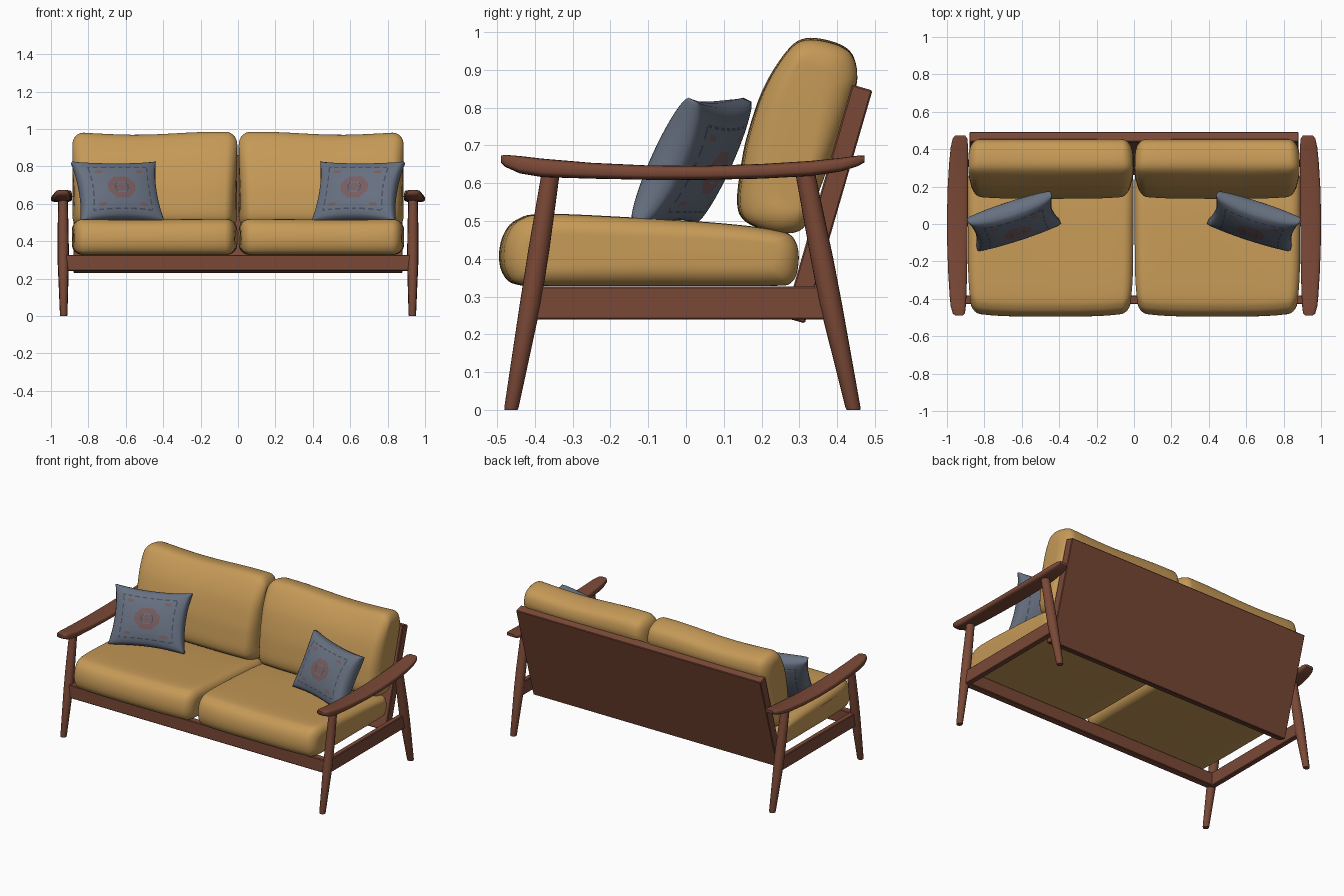
import bpy, bmesh, math
from mathutils import Matrix, Vector

if "Cube" in bpy.data.objects:
    bpy.data.objects.remove(bpy.data.objects["Cube"])


def material(name, rgb):
    m = bpy.data.materials.new(name)
    m.diffuse_color = (*rgb, 1)
    m.use_nodes = True
    m.node_tree.nodes["Principled BSDF"].inputs["Base Color"].default_value = m.diffuse_color
    return m


WOOD = material("walnut wood", (0.195, 0.066, 0.038))
OCHRE = material("ochre fabric", (0.56, 0.32, 0.095))
BLUE = material("slate blue fabric", (0.135, 0.163, 0.218))
NAVY = material("dark blue thread", (0.065, 0.078, 0.112))
RUST = material("faded red thread", (0.19, 0.108, 0.115))


def finish(name, bm, mats, angle=40):
    bmesh.ops.recalc_face_normals(bm, faces=bm.faces)
    mesh = bpy.data.meshes.new(name)
    bm.to_mesh(mesh)
    bm.free()
    ob = bpy.data.objects.new(name, mesh)
    bpy.context.collection.objects.link(ob)
    for m in mats:
        mesh.materials.append(m)
    bpy.ops.object.select_all(action='DESELECT')
    ob.select_set(True)
    bpy.context.view_layer.objects.active = ob
    bpy.ops.object.shade_smooth_by_angle(angle=math.radians(angle))
    return ob


def loft(name, rings, mat, angle=40):
    """Skin a list of equal closed rings and cap both ends."""
    bm = bmesh.new()
    loops = [[bm.verts.new(p) for p in r] for r in rings]
    n = len(loops[0])
    for a, b in zip(loops, loops[1:]):
        for i in range(n):
            bm.faces.new((a[i], a[(i + 1) % n], b[(i + 1) % n], b[i]))
    bm.faces.new(loops[0])
    bm.faces.new(loops[-1])
    return finish(name, bm, [mat], angle)


def smooth_profile(pts, k=5):
    """Closed curve passing through the given 2D points."""
    P, n, out = [Vector(p) for p in pts], len(pts), []
    for i in range(n):
        a, b, c, d = (P[(i + j) % n] for j in (-1, 0, 1, 2))
        for s in range(k):
            t = s / k
            out.append(0.5 * (2 * b + (c - a) * t + (2 * a - 5 * b + 4 * c - d) * t * t
                              + (3 * b - a - 3 * c + d) * t ** 3))
    return out


def cushion(name, profile, x0, x1, radius, inset, side, wave, bow):
    """Side profile lofted along x, with softly rounded ends and a bowed front."""
    pts = smooth_profile(profile)
    ys, zs = [p.x for p in pts], [p.y for p in pts]
    c = Vector(((min(ys) + max(ys)) / 2, (min(zs) + max(zs)) / 2))
    hy, hz = max(ys) - c.x, max(zs) - c.y
    in_y, in_z = inset
    steps = [i * math.pi / 16 for i in range(9)]
    ends = [(1 - math.sin(a), radius * (1 - math.cos(a))) for a in steps]
    stations = [(x0 + off, ins) for ins, off in ends]
    stations += [(x0 + radius + (x1 - x0 - 2 * radius) * i / 12, 0) for i in range(1, 12)]
    stations += [(x1 - off, ins) for ins, off in reversed(ends)]
    mid = (x0 + x1) / 2
    rings = []
    for x, ins in stations:
        u = (x - x0) / (x1 - x0)
        ring = []
        for p in pts:
            front = max(0, (c.x - p.x) / hy)
            lift = max(0, (p.y - c.y) / hz)
            y = c.x + (p.x - c.x) * (1 - ins * in_y / hy) + bow * front * abs(2 * u - 1) ** 4
            z = c.y + (p.y - c.y) * (1 - ins * in_z / hz) + wave * lift * math.cos(math.tau * (u - 0.12))
            # plan narrows slightly toward the front corners
            ring.append((side * (mid + (x - mid) * (1 - bow * 1.4 * front ** 3)), y, z))
        rings.append(ring)
    return loft(name, rings, OCHRE, 60)


def board(name, size, loc, lean=0, bevel=0.004):
    bm = bmesh.new()
    bmesh.ops.create_cube(bm, size=1, matrix=Matrix.Translation(loc)
                          @ Matrix.Rotation(lean, 4, 'X') @ Matrix.Diagonal((*size, 1)))
    bmesh.ops.bevel(bm, geom=bm.edges[:], offset=bevel, segments=1, affect='EDGES', profile=0.5)
    return finish(name, bm, [WOOD], 20)


def leg(name, side, stations):
    """Round tapered leg: (y, z, x, radius) from foot to arm."""
    rings = [[(side * (x + r * math.cos(a)), y + r * math.sin(a), z)
              for a in (i * math.tau / 20 for i in range(20))] for y, z, x, r in stations]
    return loft(name, rings, WOOD)


def armrest(name, side):
    # y, inner x, outer x, bottom z, top z
    stations = [(-0.49, 0.915, 0.955, 0.655, 0.673), (-0.478, 0.904, 0.969, 0.643, 0.675),
                (-0.44, 0.899, 0.980, 0.626, 0.672), (-0.38, 0.896, 0.986, 0.616, 0.665),
                (-0.25, 0.892, 0.994, 0.612, 0.654), (-0.10, 0.890, 0.999, 0.609, 0.647),
                (0.05, 0.888, 1.0, 0.609, 0.646), (0.20, 0.887, 0.996, 0.612, 0.651),
                (0.33, 0.886, 0.988, 0.619, 0.659), (0.41, 0.887, 0.980, 0.631, 0.667),
                (0.455, 0.891, 0.970, 0.645, 0.673), (0.472, 0.902, 0.958, 0.655, 0.673)]
    rings = []
    for y, xi, xo, zb, zt in stations:
        ring = []
        for i in range(28):
            a = i * math.tau / 28
            ca, sa = math.cos(a), math.sin(a)
            sx = math.copysign(abs(ca) ** 0.5, ca)
            sz = math.copysign(abs(sa) ** 0.6, sa)
            ring.append((side * ((xi + xo) / 2 + sx * (xo - xi) / 2), y,
                         (zb + zt) / 2 + sz * (zt - zb) / 2))
        rings.append(ring)
    return loft(name, rings, WOOD, 50)


def pattern(u, v):
    """Woven motif: centre medallion, dashed border and corner marks."""
    au, av = abs(u), abs(v)
    r = max(au, av * 0.9, (au + av * 0.9) * 0.74)
    if r < 0.13 or 0.18 < r < 0.36:
        return 2
    if 0.15 < r < 0.18 and au > av:
        return 1
    if 0.44 < au < 0.6 and 0.54 < av < 0.6:
        return 2
    dash_u, dash_v = math.sin(u * 31) > -0.5, math.sin(v * 23) > -0.5
    if (0.70 < av < 0.745 and au < 0.76 and dash_u) or (0.73 < au < 0.765 and av < 0.72 and dash_v):
        return 1
    return 0


def throw_pillow(name, side, nu=56, nv=42):
    hw, hh, ht = 0.235, 0.180, 0.064
    place = (Matrix.Translation((side * 0.642, 0.015, 0.659))
             @ Matrix.Rotation(math.radians(-18 * side), 4, 'Z')
             @ Matrix.Rotation(math.radians(-26), 4, 'X'))
    bm = bmesh.new()
    for face in (-1, 1):
        grid = []
        for j in range(nv + 1):
            row = []
            for i in range(nu + 1):
                u, v = 2 * i / nu - 1, 2 * j / nv - 1
                x = hw * u * (1 - 0.09 * (1 - v * v))
                z = hh * v * (1 - 0.09 * (1 - u * u))
                t = ht * ((1 - u * u) * (1 - v * v)) ** 0.4 + 0.013
                row.append(bm.verts.new(place @ Vector((x, face * t, z))))
            grid.append(row)
        for j in range(nv):
            for i in range(nu):
                f = bm.faces.new((grid[j][i], grid[j][i + 1], grid[j + 1][i + 1], grid[j + 1][i]))
                f.material_index = pattern((2 * i + 1) / nu - 1, (2 * j + 1) / nv - 1)
    # close the seam between the two faces
    bmesh.ops.bridge_loops(bm, edges=[e for e in bm.edges if e.is_boundary])
    return finish(name, bm, [BLUE, NAVY, RUST], 80)


# Side profiles (y, z)
SEAT = [(-0.495, 0.41), (-0.485, 0.36), (-0.45, 0.332), (-0.35, 0.328), (-0.05, 0.328), (0.22, 0.328),
        (0.28, 0.338), (0.298, 0.39), (0.29, 0.445), (0.25, 0.472), (0.10, 0.492), (-0.15, 0.508),
        (-0.38, 0.517), (-0.45, 0.502), (-0.483, 0.465)]
BACK = [(0.135, 0.55), (0.15, 0.505), (0.20, 0.478), (0.26, 0.467), (0.312, 0.483), (0.345, 0.56),
        (0.397, 0.70), (0.441, 0.83), (0.453, 0.89), (0.432, 0.945), (0.37, 0.972), (0.305, 0.973),
        (0.255, 0.93), (0.20, 0.84), (0.16, 0.72), (0.143, 0.63)]

for side, word in ((-1, "left"), (1, "right")):
    cushion(word + "_seat_cushion", SEAT, 0.004, 0.888, 0.055, (0.06, 0.055), side, 0.002, 0.022)
    cushion(word + "_back_cushion", BACK, 0.004, 0.885, 0.06, (0.09, 0.065), side, 0.008, 0.015)
    throw_pillow(word + "_throw_pillow", side)
    armrest(word + "_armrest", side)
    leg(word + "_front_leg", side, [(-0.463, 0.0, 0.932, 0.017), (-0.462, 0.006, 0.932, 0.019),
                                    (-0.412, 0.28, 0.934, 0.028), (-0.39, 0.42, 0.935, 0.028),
                                    (-0.357, 0.635, 0.936, 0.024)])
    leg(word + "_back_leg", side, [(0.443, 0.0, 0.932, 0.018), (0.442, 0.006, 0.932, 0.020),
                                   (0.383, 0.28, 0.934, 0.030), (0.36, 0.40, 0.935, 0.030),
                                   (0.314, 0.635, 0.936, 0.026)])
    board(word + "_side_rail", (0.034, 0.78, 0.088), (side * 0.927, -0.015, 0.283))

# Front rail and leaning back panel
board("front_rail", (1.86, 0.046, 0.085), (0, -0.405, 0.284))
board("back_panel", (1.76, 0.056, 0.642), (0, 0.377, 0.545), math.radians(-16.2))
